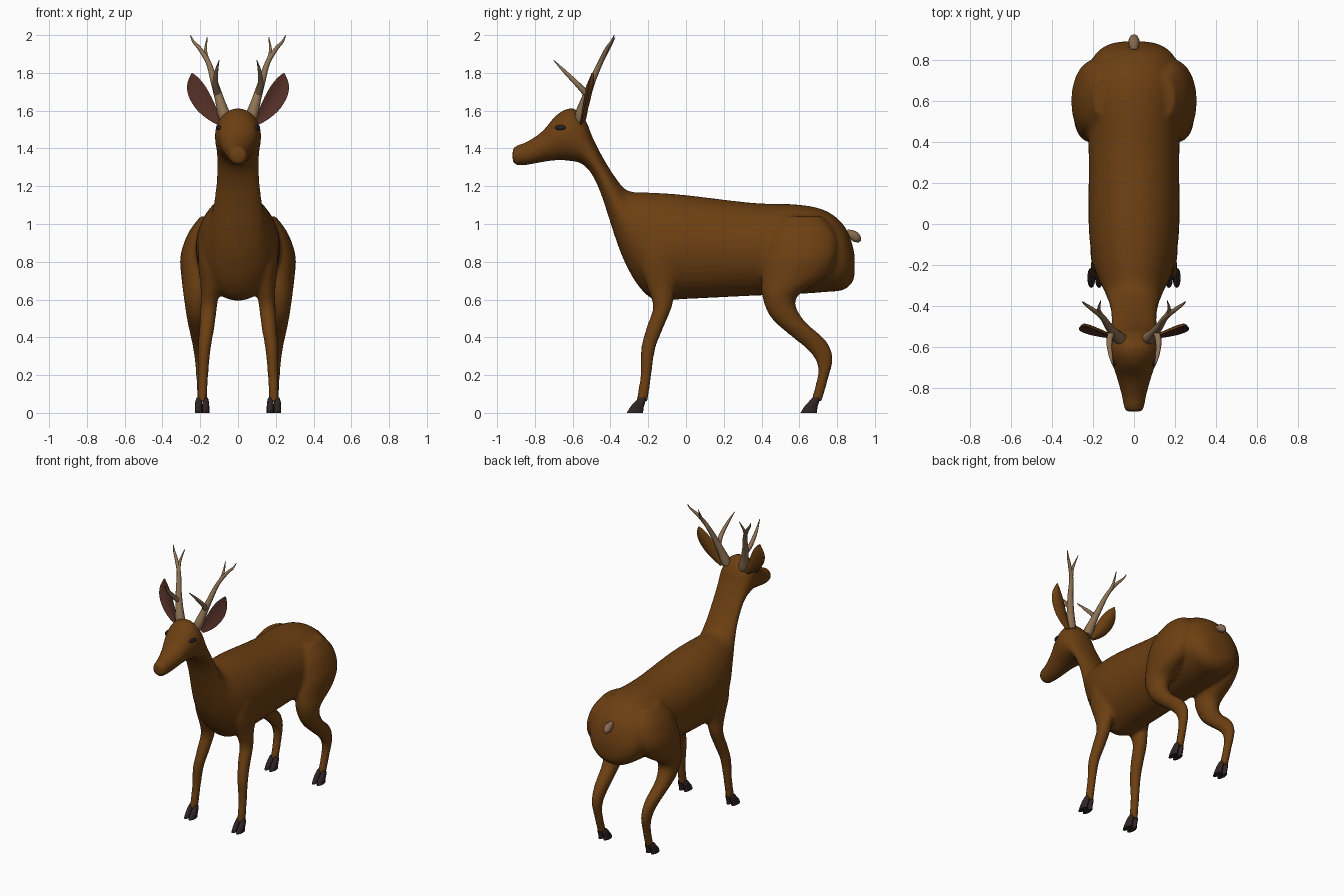
import bpy, bmesh, math
from mathutils import Vector

cube = bpy.data.objects.get("Cube")
if cube:
    bpy.data.objects.remove(cube, do_unlink=True)


def material(name, rgb):
    m = bpy.data.materials.new(name)
    m.use_nodes = True
    m.diffuse_color = (*rgb, 1)
    bsdf = next(n for n in m.node_tree.nodes if n.type == 'BSDF_PRINCIPLED')
    bsdf.inputs["Base Color"].default_value = (*rgb, 1)
    bsdf.inputs["Roughness"].default_value = 0.8
    return m


COAT = material("brown coat", (0.15, 0.05, 0.006))
RUMP = material("pale rump", (0.24, 0.14, 0.075))
CHIN = material("pale chin", (0.27, 0.2, 0.15))
INNER = material("inner ear", (0.085, 0.028, 0.019))
HORN = material("antler tan", (0.27, 0.17, 0.09))
HOOF = material("dark hoof", (0.03, 0.018, 0.018))
EYE = material("dark eye", (0.02, 0.015, 0.017))


def smooth_path(keys, steps):
    """Catmull-Rom interpolation through tuples of any length."""
    pts = [Vector(k) for k in keys]
    out = []
    for i in range(len(pts) - 1):
        p0, p1, p2 = pts[max(i - 1, 0)], pts[i], pts[i + 1]
        p3 = pts[min(i + 2, len(pts) - 1)]
        for s in range(steps):
            t = s / steps
            out.append(p1 + ((p2 - p0) * t + (p0 * 2 - p1 * 5 + p2 * 4 - p3) * t ** 2
                             + (p1 * 3 - p0 - p2 * 3 + p3) * t ** 3) * 0.5)
    return out + [pts[-1]]


def loft(bm, rings, sides=20):
    """Closed skin over ellipses given as (centre, u axis, v axis)."""
    rows = []
    for c, u, v in rings:
        angles = [2 * math.pi * i / sides for i in range(sides)]
        rows.append([bm.verts.new(c + u * math.cos(a) + v * math.sin(a)) for a in angles])
    for a, b in zip(rows, rows[1:]):
        for i in range(sides):
            j = (i + 1) % sides
            bm.faces.new((a[i], a[j], b[j], b[i]))
    bm.faces.new(rows[0])
    bm.faces.new(rows[-1])


def stack(bm, keys, side=1, steps=5, sides=20):
    """Limb from level ellipses (x, y, z, half width, half depth)."""
    loft(bm, [(Vector((k[0] * side, k[1], k[2])), Vector((k[3], 0, 0)), Vector((0, k[4], 0)))
              for k in smooth_path(keys, steps)], sides)


def tube(bm, keys, side=1, sides=10):
    """Round tapering tube through (x, y, z, radius)."""
    ks = smooth_path(keys, 5)
    rings = []
    for i, k in enumerate(ks):
        t = (ks[min(i + 1, len(ks) - 1)] - ks[max(i - 1, 0)]).to_3d()
        t = Vector((t.x * side, t.y, t.z)).normalized()
        u = t.cross(Vector((0, 1, 0))).normalized()
        rings.append((Vector((k[0] * side, k[1], k[2])), u * k[3], t.cross(u) * k[3]))
    loft(bm, rings, sides)


def finish(name, bm, *mats):
    bmesh.ops.recalc_face_normals(bm, faces=bm.faces[:])
    me = bpy.data.meshes.new(name)
    bm.to_mesh(me)
    bm.free()
    for m in mats:
        me.materials.append(m)
    ob = bpy.data.objects.new(name, me)
    bpy.context.collection.objects.link(ob)
    activate(ob)
    bpy.ops.object.shade_smooth_by_angle(angle=math.radians(50))
    return ob


def activate(ob):
    bpy.ops.object.select_all(action='DESELECT')
    ob.select_set(True)
    bpy.context.view_layer.objects.active = ob


# Trunk, neck and head: back line (y, z), belly line (y, z), half width
TRUNK = [
    (.893, .83, .893, .74, .05), (.875, .91, .88, .69, .125), (.83, 1.0, .83, .65, .19),
    (.74, 1.07, .74, .64, .225), (.6, 1.102, .6, .63, .235), (.35, 1.112, .35, .62, .222),
    (0, 1.153, 0, .603, .222), (-.18, 1.166, -.16, .598, .205),
    (-.27, 1.168, -.25, .67, .178), (-.31, 1.178, -.325, .80, .15),
    (-.33, 1.19, -.375, .93, .135), (-.355, 1.22, -.42, 1.07, .122),
    (-.40, 1.285, -.462, 1.19, .114), (-.45, 1.37, -.51, 1.28, .112),
    (-.495, 1.46, -.56, 1.323, .114), (-.535, 1.555, -.61, 1.333, .121),
    (-.60, 1.613, -.66, 1.338, .12), (-.68, 1.582, -.71, 1.335, .102),
    (-.76, 1.492, -.77, 1.326, .08), (-.84, 1.437, -.84, 1.313, .06),
    (-.9, 1.414, -.9, 1.313, .048), (-.918, 1.395, -.918, 1.33, .038)]
# Limbs: x, y, z, half width, half depth
FORELEG = [
    (.15, -.14, .98, .02, .04), (.155, -.14, .9, .055, .10), (.152, -.135, .78, .058, .11),
    (.148, -.13, .66, .05, .075), (.155, -.125, .56, .044, .05), (.165, -.165, .45, .04, .045),
    (.178, -.2, .34, .034, .038), (.185, -.212, .2, .028, .029), (.19, -.233, .06, .026, .031)]
HINDLEG = [
    (.15, .62, 1.04, .05, .10), (.18, .62, .95, .085, .17), (.2, .61, .83, .105, .19),
    (.21, .57, .72, .09, .17), (.213, .495, .61, .074, .09), (.215, .535, .5, .056, .082),
    (.205, .645, .4, .045, .08), (.2, .698, .345, .038, .066), (.197, .732, .28, .032, .046),
    (.194, .728, .2, .028, .031), (.19, .69, .06, .026, .029)]

bm = bmesh.new()
loft(bm, [(Vector((0, (k[0] + k[2]) / 2, (k[1] + k[3]) / 2)), Vector((k[4], 0, 0)),
           Vector((0, (k[0] - k[2]) / 2, (k[1] - k[3]) / 2)))
          for k in smooth_path(TRUNK, 5)], 36)
for side in (1, -1):
    stack(bm, FORELEG, side)
    stack(bm, HINDLEG, side)
body = finish("body", bm)

# Fuse the lofts into one skin
fuse = body.modifiers.new("fuse", 'REMESH')
fuse.mode = 'VOXEL'
fuse.voxel_size = 0.013
relax = body.modifiers.new("relax", 'SMOOTH')
relax.factor = 0.5
relax.iterations = 4
for m in ("fuse", "relax"):
    bpy.ops.object.modifier_apply(modifier=m)

# Cut and colour the rump patch and the chin
bm = bmesh.new()
bm.from_mesh(body.data)
rump_co, rump_no = Vector((0, .79, .66)), Vector((0, 1, -.12)).normalized()
chin_co, chin_no = Vector((0, -.8, 1.343)), Vector((0, .12, -1)).normalized()
for co, no in ((rump_co, rump_no), (chin_co, chin_no)):
    near = [f for f in bm.faces if (f.calc_center_median() - co).length < 0.5]
    geom = set(near) | {e for f in near for e in f.edges} | {v for f in near for v in f.verts}
    bmesh.ops.bisect_plane(bm, geom=list(geom), plane_co=co, plane_no=no, dist=1e-5)
for f in bm.faces:
    c = f.calc_center_median()
    f.smooth = True
    f.material_index = 0
    if (c - rump_co).dot(rump_no) > 0 and c.z > .6:
        f.material_index = 1
    elif c.y < -.7 and (c - chin_co).dot(chin_no) > 0 and c.z > 1.2:
        f.material_index = 2
bm.to_mesh(body.data)
bm.free()
body.data.materials.clear()
for m in (COAT, RUMP, CHIN):
    body.data.materials.append(m)

# Tail
bm = bmesh.new()
tube(bm, [(0, .85, .955, .018), (0, .885, .94, .027), (0, .908, .92, .023), (0, .918, .905, .008)])
finish("tail", bm, RUMP)

for side, word in ((1, "left"), (-1, "right")):
    # Cloven hooves
    for y, part in ((-.27, "front"), (.65, "rear")):
        bm = bmesh.new()
        for x in (.171, .209):
            stack(bm, [(x, y, 0, .019, .043), (x, y + .01, .03, .019, .036),
                       (x, y + .028, .06, .017, .027), (x, y + .036, .082, .01, .016)],
                  side, 3, 12)
        finish(f"{word}_{part}_hoof", bm, HOOF)

    # Antler with a forward tine and a forked tip
    bm = bmesh.new()
    tube(bm, [(.065, -.56, 1.55, .03), (.078, -.553, 1.59, .032), (.095, -.535, 1.65, .025),
              (.125, -.5, 1.75, .019), (.155, -.455, 1.85, .014), (.2, -.42, 1.925, .011),
              (.235, -.395, 1.965, .007), (.253, -.38, 2.0, .002)], side)
    tube(bm, [(.105, -.52, 1.68, .017), (.12, -.57, 1.735, .015), (.115, -.64, 1.805, .01),
              (.1, -.7, 1.866, .002)], side)
    tube(bm, [(.155, -.455, 1.85, .012), (.172, -.42, 1.91, .009), (.163, -.375, 1.988, .002)], side)
    finish(f"{word}_antler", bm, HORN)

    # Cupped leaf-shaped ear, dark on the front
    bm = bmesh.new()
    axis, across = Vector((.47 * side, .2, .88)), Vector((.88 * side, 0, -.47))
    n, rows = 20, []
    for t, w, shift in smooth_path([(0, .016, 0), (.05, .034, .012), (.12, .05, .022), (.2, .052, .024),
                                    (.26, .035, .018), (.3, .004, .004)], 4):
        row = []
        for i in range(n):
            a = 2 * math.pi * i / n
            u = math.cos(a)
            p = Vector((.1 * side, -.555, 1.535)) + axis * t + across * (shift + u * w)
            p.y += math.sin(a) * .008 + w * .4 * (.5 - u * u)
            row.append(bm.verts.new(p))
        rows.append(row)
    for a, b in zip(rows, rows[1:]):
        for i in range(n):
            j = (i + 1) % n
            f = bm.faces.new((a[i], a[j], b[j], b[i]))
            f.material_index = int(i >= n // 2)
    bm.faces.new(rows[0])
    bm.faces.new(rows[-1])
    finish(f"{word}_ear", bm, COAT, INNER)

    # Eye set on the head surface
    hit, spot, normal, _ = body.ray_cast(Vector((side, -.665, 1.51)), Vector((-side, 0, 0)))
    x = spot.x if hit else .1 * side
    bm = bmesh.new()
    bmesh.ops.create_uvsphere(bm, u_segments=16, v_segments=10, radius=1)
    for v in bm.verts:
        v.co = Vector((x + v.co.x * .012 - v.co.y * .008 * -side, -.665 + v.co.y * .029,
                       1.51 + v.co.z * .014))
    finish(f"{word}_eye", bm, EYE)
